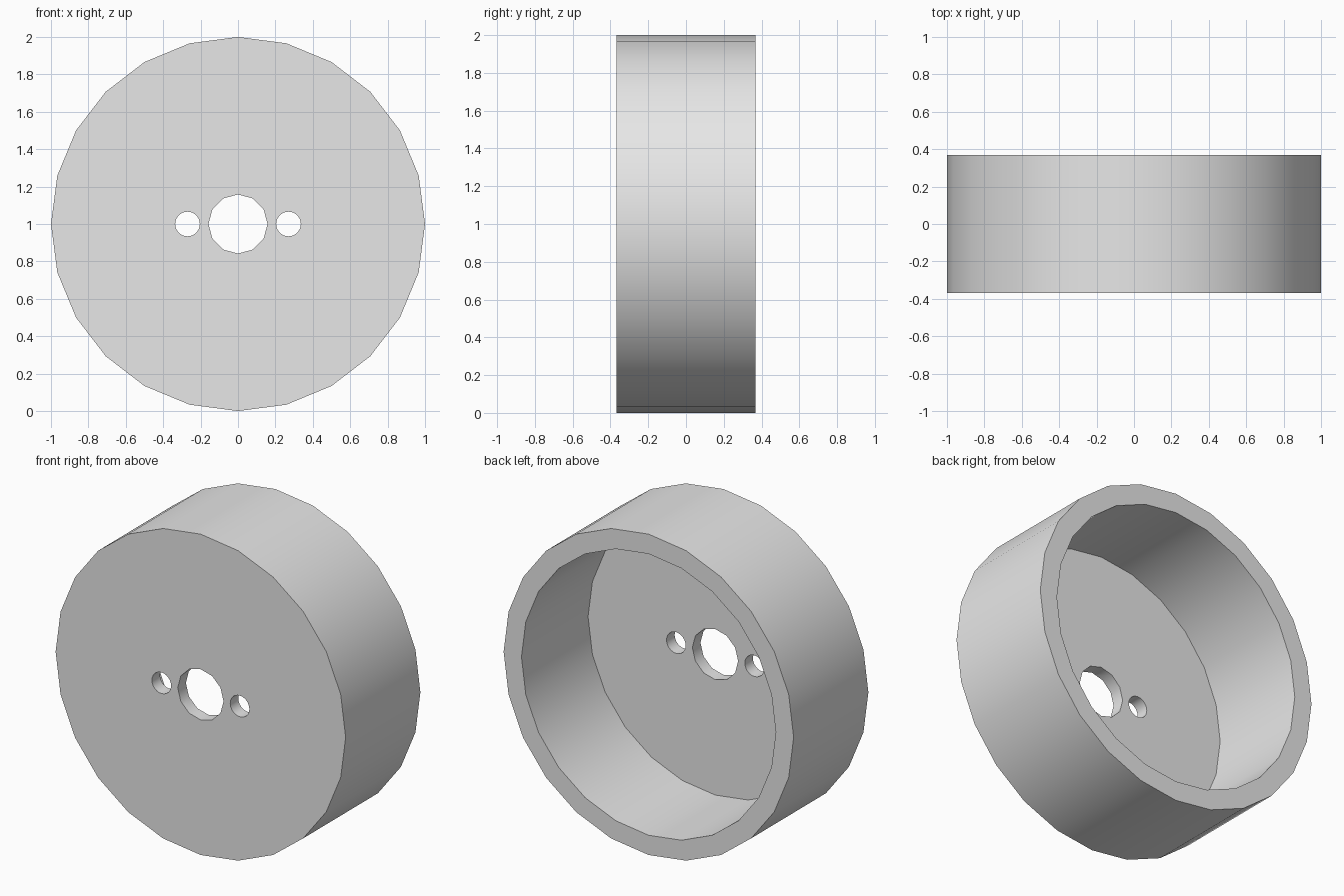
import bpy
from math import pi, radians

cube = bpy.data.objects.get("Cube")
if cube:
    bpy.data.objects.remove(cube, do_unlink=True)

HALF_DEPTH = 0.368
PLATE = 0.08
CENTRE_Z = 1.0


def drum(name, radius, sides, y0, y1, x=0.0):
    """Cylinder lying along y, from y0 to y1."""
    bpy.ops.mesh.primitive_cylinder_add(
        vertices=sides, radius=radius, depth=y1 - y0,
        location=(x, (y0 + y1) / 2, CENTRE_Z), rotation=(pi / 2, 0, 0))
    obj = bpy.context.object
    obj.name = name
    return obj


def cut(body, cutter):
    """Subtract the cutter from the body and discard it."""
    cutter.hide_render = True
    mod = body.modifiers.new("cut", 'BOOLEAN')
    mod.operation = 'DIFFERENCE'
    mod.solver = 'EXACT'
    mod.object = cutter
    bpy.context.view_layer.objects.active = body
    bpy.ops.object.modifier_apply(modifier=mod.name)
    bpy.data.objects.remove(cutter, do_unlink=True)


# Plain grey material
grey = bpy.data.materials.new("light grey")
grey.use_nodes = True
colour = (0.8, 0.8, 0.8, 1.0)
grey.diffuse_color = colour
for node in grey.node_tree.nodes:
    if node.type == 'BSDF_PRINCIPLED':
        node.inputs["Base Color"].default_value = colour

# Outer cup, closed at the front
cup = drum("round_cup", 1.0, 24, -HALF_DEPTH, HALF_DEPTH)

# Hollow, open at the back
cut(cup, drum("hollow_cutter", 0.877, 24, PLATE - HALF_DEPTH, HALF_DEPTH + 0.2))

# Centre hole and a pair of screw holes through the front plate
front, inside = -HALF_DEPTH - 0.1, -HALF_DEPTH + PLATE + 0.1
cut(cup, drum("centre_hole_cutter", 0.158, 12, front, inside))
for side in (-1, 1):
    cut(cup, drum("screw_hole_cutter", 0.066, 24, front, inside, side * 0.27))

cup.data.materials.clear()
cup.data.materials.append(grey)

# Smooth walls, sharp rims
bpy.ops.object.select_all(action='DESELECT')
cup.select_set(True)
bpy.context.view_layer.objects.active = cup
bpy.ops.object.shade_smooth_by_angle(angle=radians(35))
